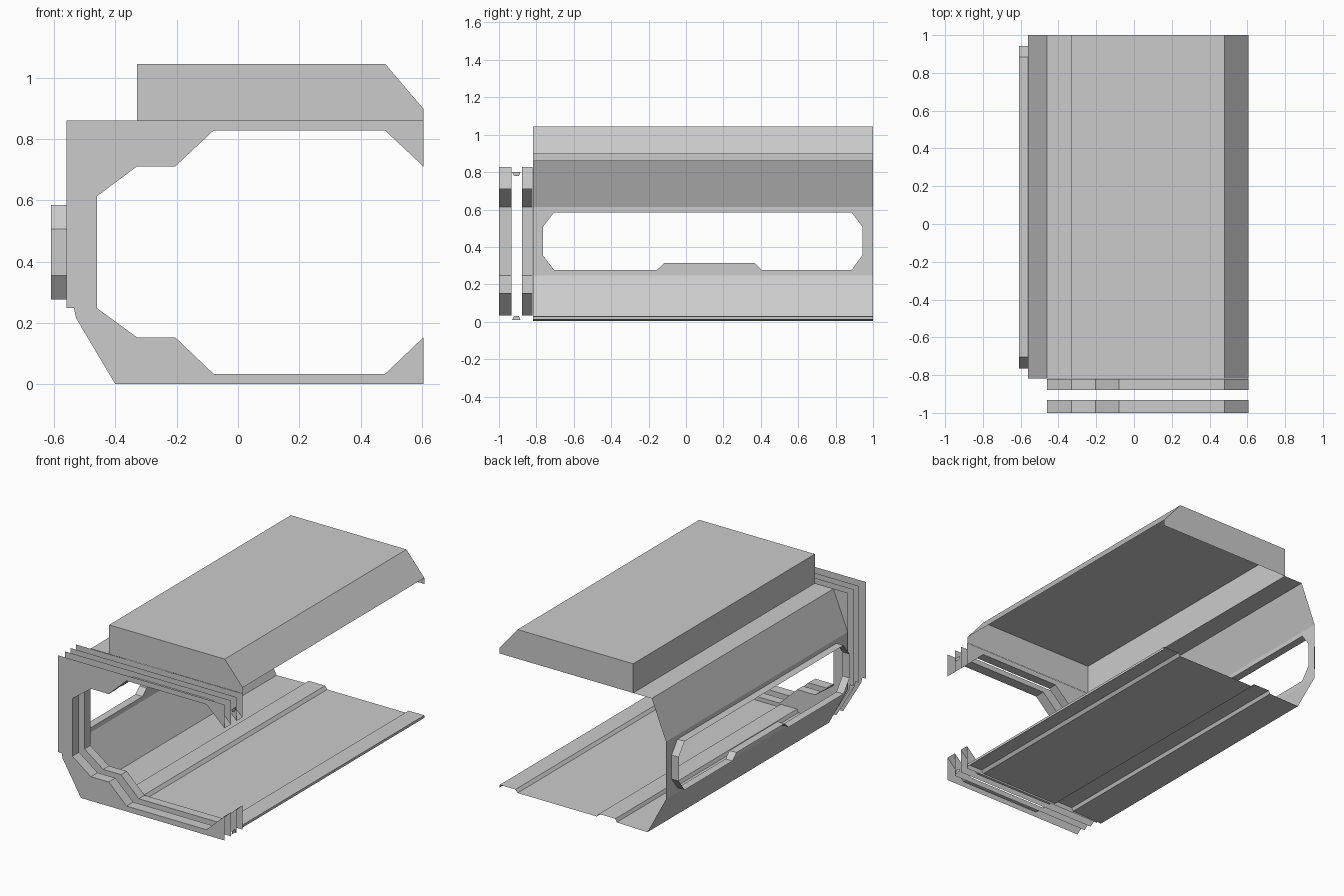
import bpy, bmesh

if "Cube" in bpy.data.objects:
    bpy.data.objects.remove(bpy.data.objects["Cube"])

FRONT, BACK = -0.818, 1.0          # length of the hull shell along y
RIGHT = 0.605


def finish(name, bm):
    bmesh.ops.remove_doubles(bm, verts=bm.verts, dist=0.0005)
    bmesh.ops.recalc_face_normals(bm, faces=bm.faces)
    mesh = bpy.data.meshes.new(name)
    bm.to_mesh(mesh)
    bm.free()
    obj = bpy.data.objects.new(name, mesh)
    bpy.context.collection.objects.link(obj)
    return obj


def sheet(bm, profile, y0, y1):
    """Sweep an open xz profile along y as a thin skin."""
    rows = [[bm.verts.new((x, y, z)) for x, z in profile] for y in (y0, y1)]
    for i in range(len(profile) - 1):
        bm.faces.new((rows[0][i], rows[0][i + 1], rows[1][i + 1], rows[1][i]))


def plate(bm, outline, y):
    """Flat plate from an xz outline."""
    bm.faces.new([bm.verts.new((x, y, z)) for x, z in outline])


# Rib frames: C-shaped plates in pairs, joined along the inner opening
inner = [(RIGHT, 0.71), (0.48, 0.827), (-0.08, 0.827), (-0.205, 0.71),
         (-0.33, 0.71), (-0.46, 0.613), (-0.46, 0.248), (-0.33, 0.153),
         (-0.205, 0.153), (-0.08, 0.034), (0.48, 0.034), (RIGHT, 0.153)]
outer = [(RIGHT, 0.0), (-0.40, 0.0), (-0.528, 0.215), (-0.535, 0.248),
         (-0.56, 0.248), (-0.56, 0.86), (RIGHT, 0.86)]
for name, y0, y1 in (("front_rib", -1.0, -0.933), ("rear_rib", -0.878, -0.82)):
    bm = bmesh.new()
    plate(bm, inner + outer, y0)
    plate(bm, inner + outer, y1)
    sheet(bm, inner, y0, y1)
    finish(name, bm)

# Small tabs in the slot between the ribs
bm = bmesh.new()
for z_wide, z_narrow in ((0.80, 0.78), (0.01, 0.03)):
    bm.faces.new([bm.verts.new((RIGHT, y, z)) for y, z in
                  ((-0.93, z_wide), (-0.885, z_wide), (-0.893, z_narrow), (-0.92, z_narrow))])
finish("slot_tabs", bm)

# Roof housing: open underneath, capped at both ends
roof = [(-0.33, 0.86), (-0.33, 1.045), (0.48, 1.045), (RIGHT, 0.898)]
bm = bmesh.new()
sheet(bm, roof, FRONT, BACK)
for y in (FRONT, BACK):
    plate(bm, roof + [(RIGHT, 0.86)], y)
finish("roof_housing", bm)

# Upper and lower hull panels
bm = bmesh.new()
sheet(bm, [(-0.33, 0.86), (-0.46, 0.86), (-0.56, 0.613)], FRONT, BACK)
finish("upper_wall", bm)
bm = bmesh.new()
sheet(bm, [(-0.56, 0.248), (-0.43, 0.005)], FRONT, BACK)
finish("lower_wall", bm)

# Floor with two raised strips
bm = bmesh.new()
sheet(bm, [(-0.43, 0.005), (-0.215, 0.01), (-0.205, 0.03), (-0.09, 0.03), (-0.075, 0.01),
           (0.48, 0.01), (0.495, 0.028), (RIGHT, 0.028), (RIGHT, 0.012)], FRONT, BACK)
finish("floor", bm)

# Window wall with a cut opening
window = [(-0.765, 0.355), (-0.705, 0.277), (-0.155, 0.277), (-0.115, 0.315),
          (0.365, 0.315), (0.405, 0.277), (0.885, 0.277), (0.943, 0.355),
          (0.943, 0.507), (0.885, 0.585), (-0.705, 0.585), (-0.765, 0.507)]
border = [(FRONT, 0.248), (BACK, 0.248), (BACK, 0.613), (FRONT, 0.613)]
bm = bmesh.new()
edges = []
for loop in (border, window):
    vs = [bm.verts.new((-0.56, y, z)) for y, z in loop]
    edges += [bm.edges.new((vs[i - 1], vs[i])) for i in range(len(vs))]
bmesh.ops.triangle_fill(bm, edges=edges, use_beauty=True, use_dissolve=False, normal=(-1, 0, 0))
finish("window_wall", bm)

# Window surround standing out from the wall
bm = bmesh.new()
rings = [[bm.verts.new((x, y, z)) for y, z in window] for x in (-0.56, -0.61)]
for i in range(len(window)):
    bm.faces.new((rings[0][i - 1], rings[0][i], rings[1][i], rings[1][i - 1]))
finish("window_surround", bm)
